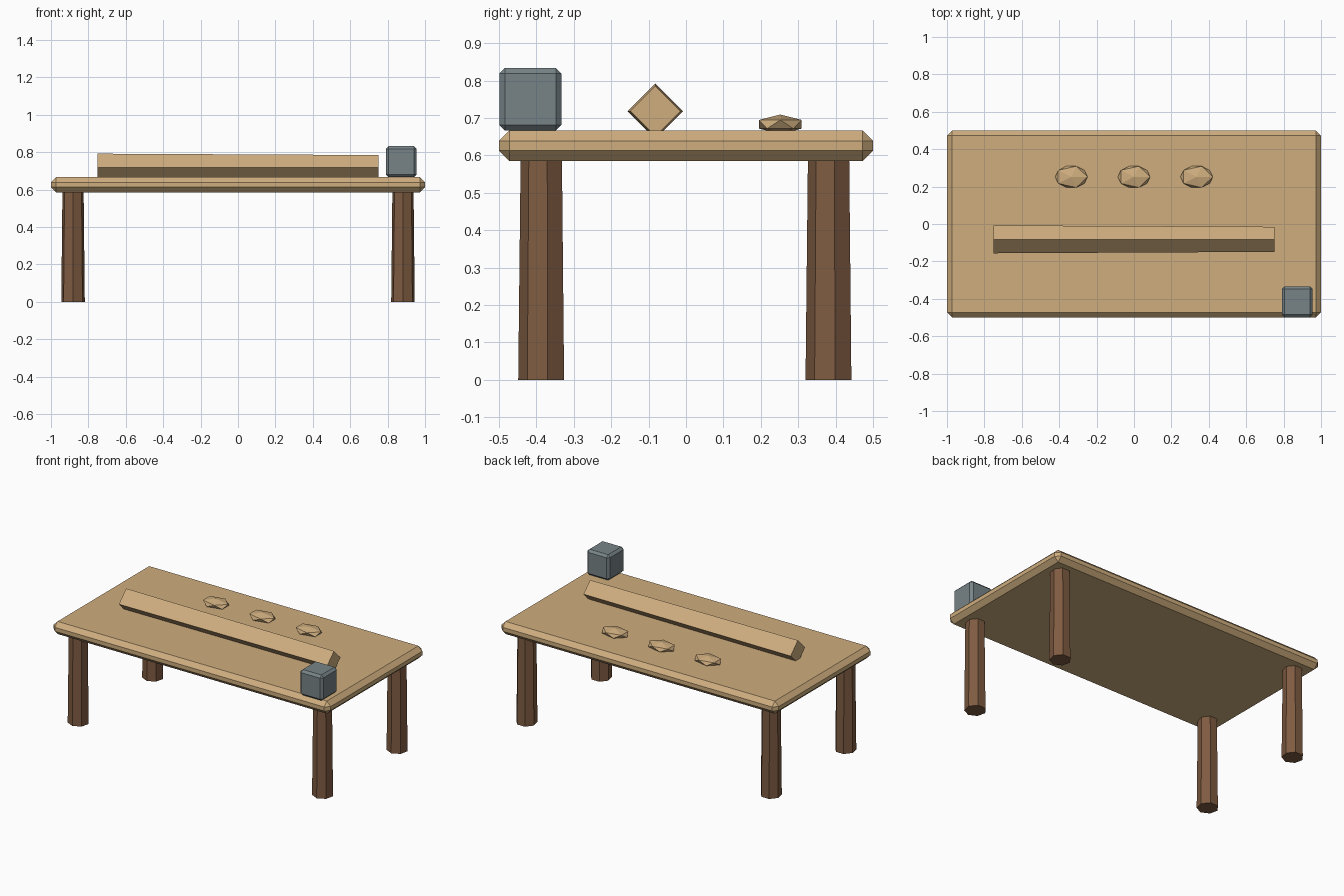
import bpy, math
from mathutils import Matrix

if "Cube" in bpy.data.objects:
    bpy.data.objects.remove(bpy.data.objects["Cube"], do_unlink=True)


def material(name, rgb):
    m = bpy.data.materials.new(name)
    m.use_nodes = True
    m.diffuse_color = (*rgb, 1)
    m.node_tree.nodes["Principled BSDF"].inputs["Base Color"].default_value = (*rgb, 1)
    return m


light_wood = material("light_wood", (0.62, 0.42, 0.21))
dark_wood = material("dark_wood", (0.21, 0.105, 0.053))
slate = material("slate", (0.185, 0.23, 0.245))


def finish(name, mat, transform=None):
    """Name the new part, give it its material and bake a transform into the mesh."""
    ob = bpy.context.object
    ob.name = ob.data.name = name
    ob.data.materials.append(mat)
    if transform is not None:
        ob.data.transform(transform)
    return ob


def block(name, mat, location, size, bevel):
    bpy.ops.mesh.primitive_cube_add(size=1, location=location)
    ob = finish(name, mat, Matrix.Diagonal((*size, 1)))
    mod = ob.modifiers.new("chamfer", "BEVEL")
    mod.width, mod.segments = bevel, 1
    return ob


# Chamfered table top and the block standing on its corner
block("table_top", light_wood, (0, 0, 0.626), (2, 1, 0.082), 0.028)
block("corner_block", slate, (0.873, -0.416, 0.75), (0.165, 0.166, 0.167), 0.015)

# Seven-sided tapered legs
for side, x in (("left", 0.882), ("right", -0.882)):
    for end, y in (("front", -0.384), ("back", 0.384)):
        bpy.ops.mesh.primitive_cone_add(vertices=7, radius1=0.0645, radius2=0.058,
                                        depth=0.6, location=(x, y, 0.3))
        finish(f"{end}_{side}_leg", dark_wood, Matrix.Rotation(math.pi, 4, "Z"))

# Square beam lying on its edge, narrowing slightly towards the left
bpy.ops.mesh.primitive_cone_add(vertices=4, radius1=0.0745, radius2=0.067,
                                depth=1.5, location=(0, -0.082, 0.718))
finish("loaf_beam", light_wood, Matrix.Rotation(math.pi / 2, 4, "Y"))

# Flattened faceted rolls
for i, x in enumerate((-0.335, 0, 0.335)):
    bpy.ops.mesh.primitive_ico_sphere_add(subdivisions=1, radius=1,
                                          location=(x, 0.252, 0.683))
    finish(f"roll_{i + 1}", light_wood, Matrix.Diagonal((0.097, 0.067, 0.026, 1)))
